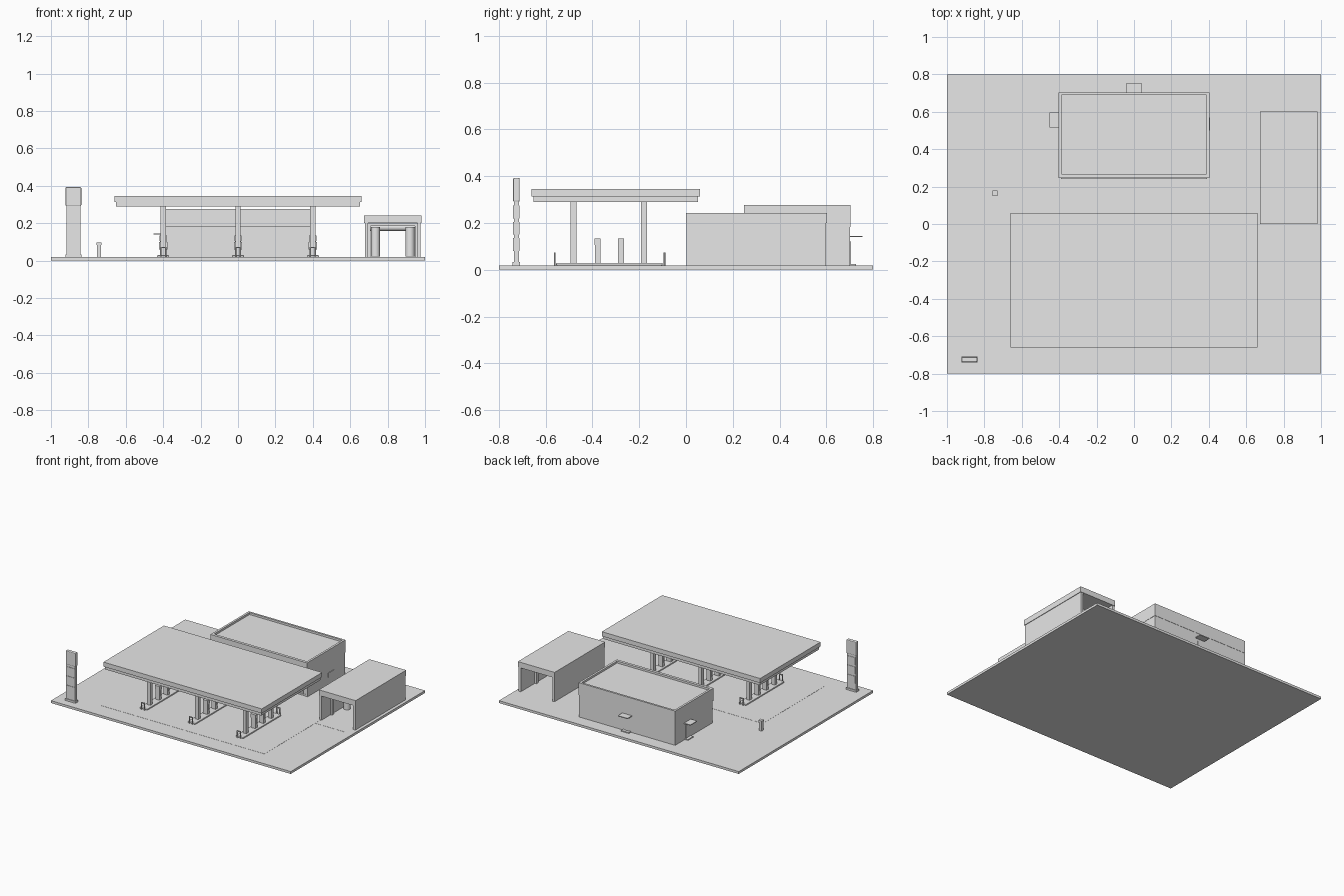
import bpy, math

old = bpy.data.objects.get("Cube")
if old:
    bpy.data.objects.remove(old, do_unlink=True)

grey = bpy.data.materials.new("plain_grey")
grey.use_nodes = True
grey.diffuse_color = (0.8, 0.8, 0.8, 1)
grey.node_tree.nodes["Principled BSDF"].inputs["Base Color"].default_value = (0.8, 0.8, 0.8, 1)


def box(name, x, y, z, bevel=0):
    """Box from (min, max) ranges on each axis."""
    mid = [(a + b) / 2 for a, b in (x, y, z)]
    bpy.ops.mesh.primitive_cube_add(size=1, location=mid)
    ob = bpy.context.object
    ob.name = name
    ob.scale = [b - a for a, b in (x, y, z)]
    bpy.ops.object.transform_apply(location=False, rotation=False, scale=True)
    ob.data.materials.append(grey)
    if bevel:
        mod = ob.modifiers.new("edge", 'BEVEL')
        mod.width, mod.segments = bevel, 2
    return ob


def around(c, half):
    return (c - half, c + half)


def rod(name, x, y, z, radius, sides=16):
    bpy.ops.mesh.primitive_cylinder_add(vertices=sides, radius=radius, depth=z[1] - z[0],
                                        location=(x, y, (z[0] + z[1]) / 2))
    ob = bpy.context.object
    ob.name = name
    ob.data.materials.append(grey)
    bpy.ops.object.shade_smooth_by_angle()
    return ob


G = 0.018  # ground level

# Site slab, forecourt paving and wash drain
box("ground_slab", (-1, 1), (-0.8, 0.8), (0, G))
box("forecourt_paving", (-0.69, 0.69), (-0.67, 0.07), (G - 0.005, G + 0.001))
box("drain_strip", (0.7, 0.93), around(-0.06, 0.005), (G - 0.005, G + 0.001))

# Canopy over the pumps
box("canopy_upper", (-0.66, 0.66), (-0.66, 0.06), (0.312, 0.346))
box("canopy_lower", (-0.652, 0.652), (-0.652, 0.052), (0.29, 0.312))

# Pump islands
for cx in (-0.4, 0, 0.4):
    box("island_kerb", around(cx, 0.032), (-0.555, -0.1), (G, 0.029), 0.004)
    for cy in (-0.48, -0.18):
        box("canopy_column", around(cx, 0.014), around(cy, 0.013), (G, 0.292))
    for cy in (-0.378, -0.278):
        box("pump_body", around(cx, 0.017), around(cy, 0.012), (0.028, 0.105))
        box("pump_head", around(cx, 0.02), around(cy, 0.013), (0.105, 0.133))
        for side in (-1, 1):
            box("pump_nozzle", around(cx + side * 0.019, 0.003), around(cy, 0.004), (0.06, 0.1))
            box("pump_screen", around(cx + side * 0.02, 0.001), around(cy, 0.008), (0.111, 0.128))
    # Hoop guards at both ends
    for cy in (-0.561, -0.092):
        for side in (-1, 1):
            rod("guard_post", cx + side * 0.013, cy, (G, 0.073), 0.004, 8)
        box("guard_rail", around(cx, 0.013), around(cy, 0.004), (0.066, 0.073))

# Shop: walls, roof, parapet and fascia
box("shop_walls", (-0.395, 0.395), (0.262, 0.695), (G, 0.262))
box("shop_plinth", (-0.4, 0.4), (0.258, 0.7), (G, 0.03))
for side in (-1, 1):
    box("parapet_side", around(side * 0.395, 0.008), (0.247, 0.704), (0.182, 0.277))
    box("shop_side_wall", around(side * 0.393, 0.008), (0.255, 0.7), (G, 0.2))
box("parapet_back", (-0.403, 0.403), (0.689, 0.704), (0.182, 0.277))
box("shop_back_wall", (-0.401, 0.401), (0.69, 0.702), (G, 0.2))
box("parapet_front", (-0.403, 0.403), (0.247, 0.268), (0.182, 0.277))
box("fascia_panel", (-0.39, 0.39), (0.24, 0.25), (0.182, 0.228))

# Shop front glazing frame
for i in range(9):
    box("window_mullion", around(-0.36 + i * 0.09, 0.004), (0.256, 0.263), (0.03, 0.182))
box("window_transom", (-0.385, 0.385), (0.256, 0.263), (0.145, 0.151))

# Back and side doors with small canopies and steps
box("back_door", around(0, 0.022), (0.7, 0.706), (0.025, 0.12))
box("back_door_canopy", around(0, 0.04), (0.7, 0.755), (0.139, 0.145))
box("back_door_step", around(0, 0.032), (0.7, 0.727), (G, 0.025))
box("side_door", (-0.406, -0.4), around(0.555, 0.022), (0.025, 0.12))
box("side_door_canopy", (-0.453, -0.4), around(0.555, 0.04), (0.139, 0.145))
box("side_door_step", (-0.428, -0.4), around(0.555, 0.032), (G, 0.025))
box("side_window", (0.4, 0.406), around(0.535, 0.035), (0.07, 0.105))

# Drive-through wash tunnel
for cx in (0.687, 0.968):
    box("wash_wall", around(cx, 0.009), (0.002, 0.598), (G, 0.205))
box("wash_roof", (0.674, 0.981), (0, 0.602), (0.2, 0.242))
for cy in (0.12, 0.42):
    box("wash_gantry_beam", (0.69, 0.965), around(cy, 0.012), (0.185, 0.198))
    for cx in (0.702, 0.953):
        box("wash_gantry_leg", around(cx, 0.007), around(cy, 0.012), (G, 0.19))
for cx in (0.735, 0.92):
    rod("wash_brush", cx, 0.25, (G + 0.004, 0.18), 0.025)
brush = rod("wash_top_brush", 0.828, 0.3, (0.06, 0.3), 0.02)
brush.rotation_euler[1] = math.pi / 2
brush.location.z = 0.178

# Price sign
box("sign_base", around(-0.88, 0.043), around(-0.725, 0.016), (G, 0.032))
box("sign_body", around(-0.88, 0.038), around(-0.725, 0.011), (0.03, 0.3))
box("sign_head", around(-0.88, 0.042), around(-0.725, 0.014), (0.29, 0.393), 0.006)
for side in (-1, 1):
    for low in (0.08, 0.15, 0.22):
        box("sign_panel", around(-0.88, 0.032), around(-0.725 + side * 0.012, 0.002), (low, low + 0.055))

# Air and water post
box("air_post", around(-0.743, 0.011), around(0.165, 0.011), (G, 0.086))
box("air_post_cap", around(-0.743, 0.014), around(0.165, 0.014), (0.084, 0.096))
